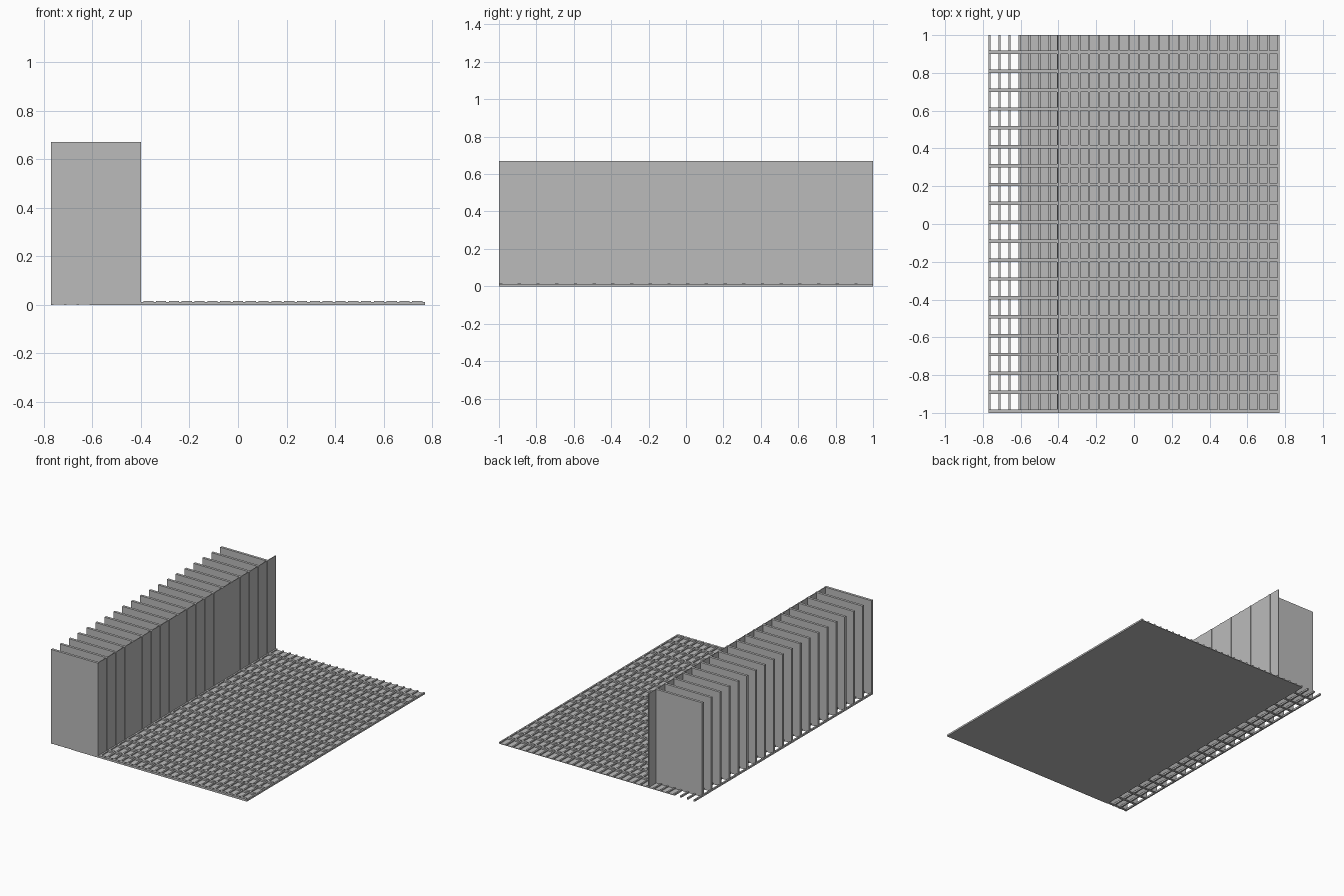
import bpy
import bmesh

cube = bpy.data.objects.get("Cube")
if cube:
    bpy.data.objects.remove(cube, do_unlink=True)

# Single flat colour
GREY = (0.5, 0.5, 0.5, 1.0)
grey = bpy.data.materials.new("plain grey")
grey.use_nodes = True
grey.diffuse_color = GREY
grey.node_tree.nodes["Principled BSDF"].inputs["Base Color"].default_value = GREY


def build(name, boxes):
    """Make one object from boxes given as (x0, x1, y0, y1, z0, z1)."""
    bm = bmesh.new()
    for x0, x1, y0, y1, z0, z1 in boxes:
        corners = bmesh.ops.create_cube(bm, size=1)["verts"]
        for v in corners:
            v.co.x = x1 if v.co.x > 0 else x0
            v.co.y = y1 if v.co.y > 0 else y0
            v.co.z = z1 if v.co.z > 0 else z0
    mesh = bpy.data.meshes.new(name)
    bm.to_mesh(mesh)
    bm.free()
    mesh.materials.append(grey)
    obj = bpy.data.objects.new(name, mesh)
    bpy.context.collection.objects.link(obj)
    return obj


LEFT, RIGHT, WALL_X, SHEET_X = -0.77, 0.77, -0.40, -0.61
HEIGHT, RIB_TOP, BAR_TOP = 0.67, 0.016, 0.012
PANEL_T, BAR_T = 0.018, 0.011
rows = [-1 + 0.1 * i for i in range(20)]
pitch = (RIGHT - LEFT - BAR_T) / 29
bars = [LEFT + pitch * i for i in range(30)]

# Upright dividers and the thin wall they stand against
build("upright_dividers",
      [(LEFT, WALL_X, y, y + PANEL_T, 0.002, HEIGHT) for y in rows])
build("wall_sheet", [(WALL_X - 0.008, WALL_X - 0.003, -1, 1, 0.002, HEIGHT)])

# Thin floor sheet
build("floor_sheet", [(SHEET_X, RIGHT, -1, 1, 0, 0.004)])

# Long bars running front to back
build("floor_bars", [(x, x + BAR_T, -1, 1, 0, BAR_TOP) for x in bars])

# Short cross ribs between the bars, in line with the dividers
build("cross_ribs",
      [(x + BAR_T, x + pitch, y, y + PANEL_T, 0, RIB_TOP)
       for x in bars[:-1] if x + BAR_T > WALL_X - 0.01 for y in rows])
